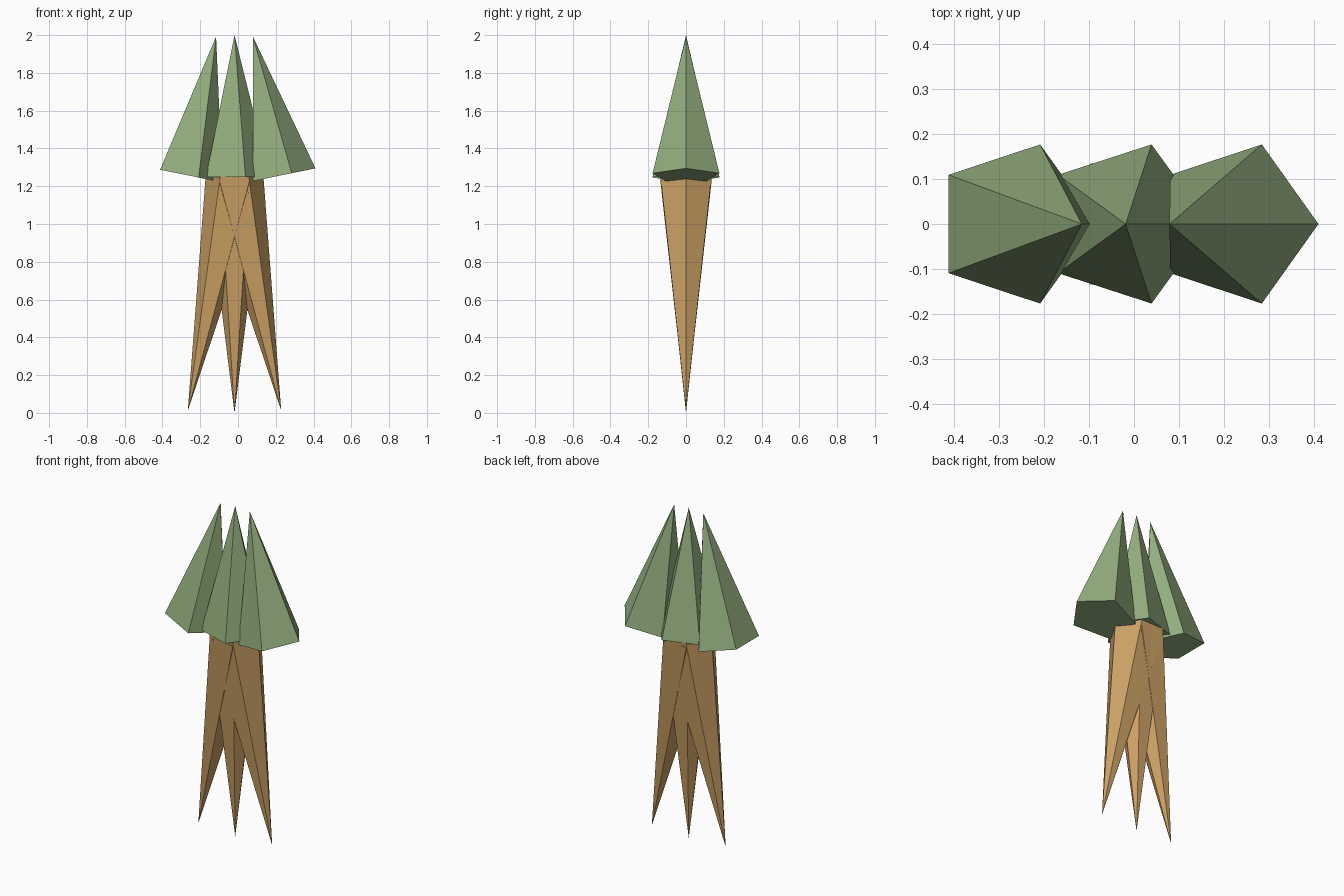
import bpy
from math import pi

cube = bpy.data.objects.get("Cube")
if cube:
    bpy.data.objects.remove(cube, do_unlink=True)


def material(name, rgb):
    mat = bpy.data.materials.new(name)
    mat.use_nodes = True
    mat.diffuse_color = (*rgb, 1)
    mat.node_tree.nodes["Principled BSDF"].inputs["Base Color"].default_value = (*rgb, 1)
    return mat


green = material("sage_green", (0.29, 0.42, 0.21))
brown = material("tan_brown", (0.61, 0.36, 0.13))

MIDDLE = -0.0185
TILT = 0.2


def spike(name, mat, sides, radius, length, x, z, tilt, point_down=False):
    """Flat-faced cone with a corner towards +x, tilted about its own middle."""
    r1, r2 = (0, radius) if point_down else (radius, 0)
    bpy.ops.mesh.primitive_cone_add(vertices=sides, radius1=r1, radius2=r2, depth=length)
    ob = bpy.context.object
    ob.name = name
    # turn the first corner from +y to +x
    ob.rotation_euler = (0, 0, -pi / 2)
    bpy.ops.object.transform_apply(location=False, rotation=True, scale=False)
    ob.location = (MIDDLE + x, 0, z)
    ob.rotation_euler = (0, tilt, 0)
    ob.data.materials.append(mat)
    return ob


# Three stems crossing at the top, three crowns leaning inwards
for label, side in (("right", -1), ("middle", 0), ("left", 1)):
    spike(label + "_stem", brown, 6, 0.156, 1.25, side * 0.123, 0.625, -side * TILT, True)
    spike(label + "_crown", green, 5, 0.186, 0.75, side * 0.172, 1.625, -side * TILT)
